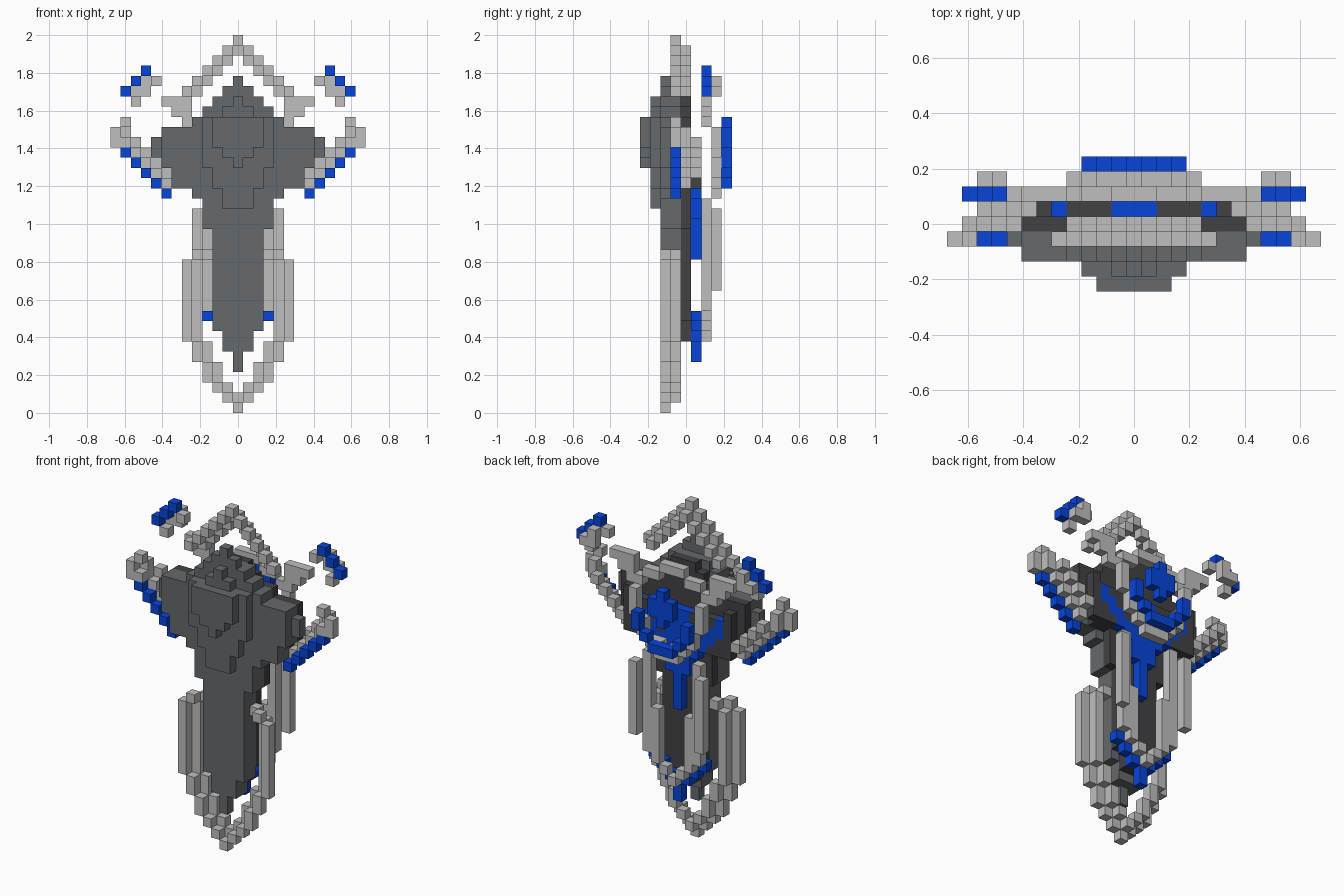
import bpy, bmesh

if "Cube" in bpy.data.objects:
    bpy.data.objects.remove(bpy.data.objects["Cube"])

U = 2 / 37  # cube size; grid: x -12..12, layer y -4..4 (front to back), row z 0..36


def material(name, rgb):
    m = bpy.data.materials.new(name)
    m.diffuse_color = (*rgb, 1)
    m.use_nodes = True
    m.node_tree.nodes["Principled BSDF"].inputs["Base Color"].default_value = m.diffuse_color
    return m


LIGHT = material("light grey", (0.52, 0.52, 0.52))
SLATE = material("slate grey", (0.13, 0.143, 0.15))
DARK = material("charcoal", (0.054, 0.053, 0.06))
BLUE = material("blue", (0.002, 0.06, 0.7))

owner = {}   # cell -> part name
parts = {}   # part name -> material


def part(name, mat, blocks):
    """blocks: (layer, row from, row to, x from, x to), mirrored in x"""
    parts[name] = mat
    for j, k0, k1, x0, x1 in blocks:
        for k in range(k0, k1 + 1):
            for x in range(x0, x1 + 1):
                for s in (x, -x):
                    owner.setdefault((s, j, k), name)


def steps(j, x, k, n, dx=1, dk=1, tall=1):
    """diagonal run of cubes"""
    return [(j, k + i * dk, k + i * dk + tall - 1, x + i * dx, x + i * dx) for i in range(n)]


# --- front loops: outer edge is one layer ahead of the inner edge
part("top_crest", LIGHT, steps(-1, 0, 36, 6, 1, -1) + steps(0, 0, 35, 5, 1, -1))
part("lower_frame_outer", LIGHT, steps(-2, 0, 0, 4) + [
    (-2, 4, 4, 3, 3), (-2, 5, 6, 4, 4), (-2, 7, 14, 5, 5), (-2, 15, 15, 4, 4)])
part("lower_frame_inner", LIGHT, steps(-1, 0, 1, 3) + [
    (-1, 4, 4, 2, 2), (-1, 5, 6, 3, 3), (-1, 7, 14, 4, 4), (-1, 15, 15, 3, 3)])

# --- side wings
part("wing_blade", BLUE, steps(-1, 7, 21, 5))
part("wing_tip", LIGHT, [(-1, 26, 27, 12, 12), (-1, 26, 26, 11, 11), (-1, 28, 28, 11, 11)])
part("wing_rail", LIGHT, steps(0, 7, 22, 5) + [(0, 27, 27, 11, 11)] + steps(1, 7, 23, 4))

# --- upper claws
part("claw_edge", BLUE, steps(2, 9, 33, 3, 1, -1))
part("claw", LIGHT, [(2, 32, 32, 8, 8), (2, 30, 30, 10, 10), (3, 31, 32, 9, 9), (3, 31, 31, 10, 10)])
part("claw_arm", LIGHT, [(2, 28, 28, 4, 5), (2, 29, 29, 5, 6), (2, 30, 30, 5, 7)])
part("back_arch", LIGHT, [(2, 30, 30, 0, 1), (2, 29, 29, 2, 3)])

# --- main body: stepped plates getting smaller towards the front
part("chest_boss", SLATE, [(-4, 26, 28, 0, 2), (-4, 25, 25, 0, 1), (-4, 24, 24, 0, 0)])
part("chest_plate", SLATE, [(-3, 24, 28, 0, 3), (-3, 29, 29, 0, 1), (-3, 30, 30, 0, 0),
                            (-3, 22, 23, 0, 2), (-3, 20, 21, 0, 1)])
body = [(32, 32, 0), (31, 31, 1), (30, 30, 2), (29, 29, 3), (28, 28, 4), (24, 27, 7),
        (22, 23, 6), (21, 21, 4), (18, 20, 3), (8, 17, 2), (6, 7, 1), (4, 5, 0)]
part("body_front", SLATE, [(-2, a, b, 0, w) for a, b, w in body])
part("body_middle", SLATE, [(-1, 25, 26, 8, 8)] + [
    (-1, a, b, 0, w) for a, b, w in body if 6 <= a <= 30])
part("body_back", DARK, [(0, 30, 30, 0, 1), (0, 29, 29, 0, 2), (0, 28, 28, 0, 4), (0, 24, 27, 0, 7),
                         (0, 23, 23, 0, 6), (0, 22, 22, 0, 5), (0, 18, 21, 0, 3), (0, 9, 17, 0, 2),
                         (0, 7, 8, 0, 1)])

# --- back details
part("back_stem", BLUE, [(1, 15, 25, 0, 0), (1, 19, 25, 1, 1)])
part("back_chevron", BLUE, steps(1, 2, 21, 4, tall=2))
part("back_plate", DARK, [(1, 22, 26, 6, 6), (1, 25, 25, 2, 4), (1, 24, 24, 2, 3), (1, 23, 23, 2, 2),
                          (1, 22, 22, 4, 4), (1, 22, 23, 5, 5)])
part("back_collar", LIGHT, [(3, 21, 21, 0, 1), (3, 22, 22, 1, 2), (3, 23, 24, 3, 3), (3, 25, 27, 4, 4)])
part("emblem_cross", BLUE, [(4, 25, 28, 0, 0), (4, 26, 27, 1, 1)])
part("emblem_cup", BLUE, [(4, 24, 25, 3, 3), (4, 23, 23, 2, 2), (4, 22, 22, 0, 1)])
part("rear_frame", LIGHT, steps(2, 0, 7, 4) + [(2, 11, 20, 3, 3), (3, 12, 19, 4, 4), (2, 10, 14, 2, 2)])
part("rear_frame_edge", BLUE, [(1, 5, 6, 0, 0)] + steps(1, 1, 7, 3))

# --- skin every part with only its exposed cube faces
for name, mat in parts.items():
    bm = bmesh.new()
    verts = {}

    def vert(p):
        if p not in verts:
            verts[p] = bm.verts.new([(p[0] - .5) * U, (p[1] - .5) * U, p[2] * U])
        return verts[p]

    for cell, own in owner.items():
        if own != name:
            continue
        for axis in range(3):
            for side in (0, 1):
                near = list(cell)
                near[axis] += 2 * side - 1
                if tuple(near) in owner:
                    continue
                loop = []
                for a, b in ((0, 0), (1, 0), (1, 1), (0, 1)):
                    p = list(cell)
                    p[axis] += side
                    p[(axis + 1) % 3] += a
                    p[(axis + 2) % 3] += b
                    loop.append(vert(tuple(p)))
                bm.faces.new(loop if side else loop[::-1])
    mesh = bpy.data.meshes.new(name)
    bm.to_mesh(mesh)
    bm.free()
    # cells are stored from their lower corner: shift x and y by half a cube is done in vert()
    mesh.materials.append(mat)
    bpy.context.collection.objects.link(bpy.data.objects.new(name, mesh))
